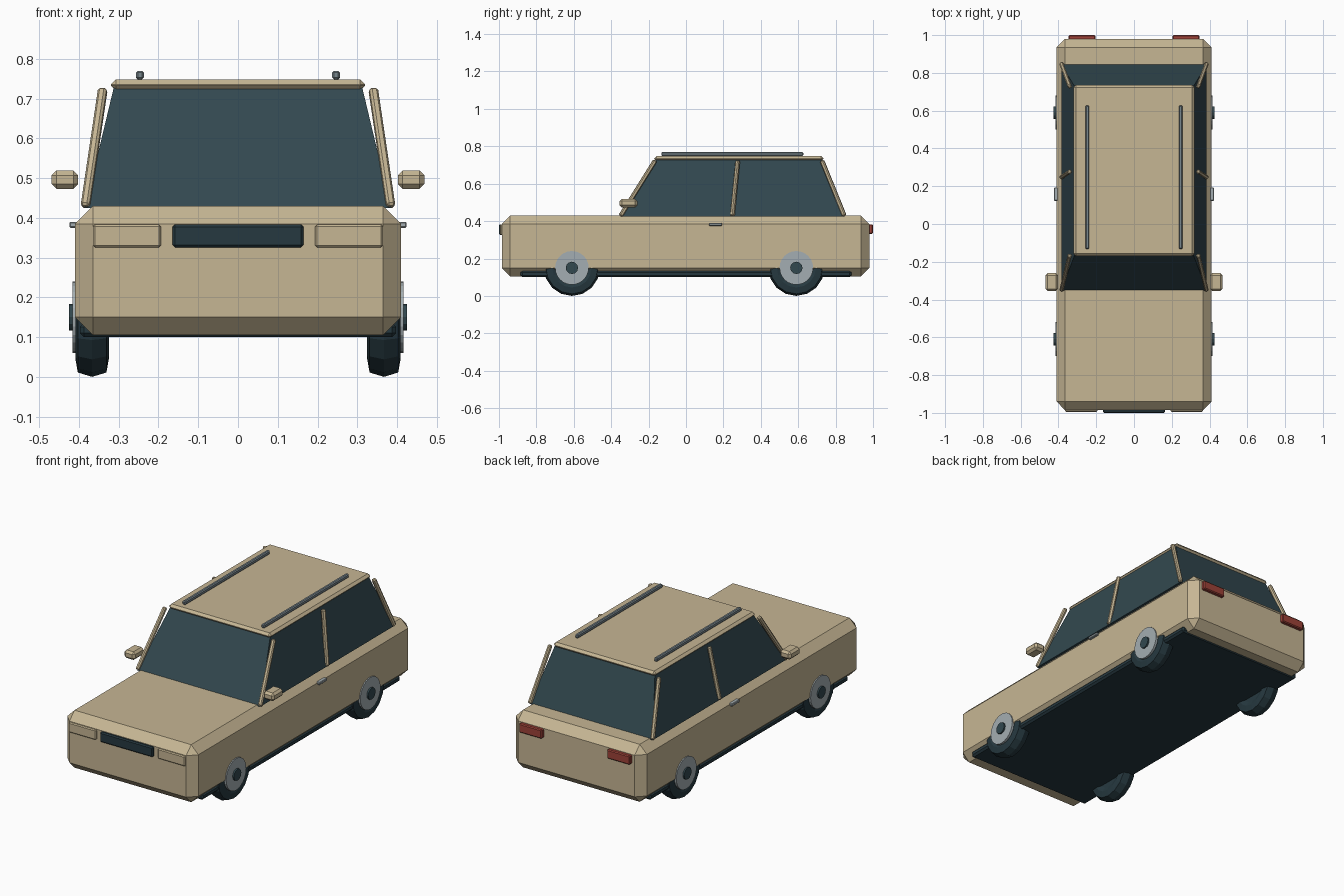
import bpy, bmesh, math
from mathutils import Vector, Matrix

if "Cube" in bpy.data.objects:
    bpy.data.objects.remove(bpy.data.objects["Cube"])


def material(name, r, g, b):
    lin = [((c / 255 + 0.055) / 1.055) ** 2.4 for c in (r, g, b)]
    m = bpy.data.materials.new(name)
    m.diffuse_color = (*lin, 1)
    m.use_nodes = True
    m.node_tree.nodes["Principled BSDF"].inputs["Base Color"].default_value = m.diffuse_color
    return m


TAN = material("tan_paint", 198, 182, 148)
GLASS = material("dark_glass", 50, 72, 79)
RUBBER = material("dark_rubber", 38, 57, 64)
LIGHT = material("light_metal", 164, 174, 178)
RAIL = material("rail_metal", 122, 136, 143)
RED = material("red_lens", 158, 66, 56)


def finish(name, bm, mat):
    bmesh.ops.recalc_face_normals(bm, faces=bm.faces)
    mesh = bpy.data.meshes.new(name)
    bm.to_mesh(mesh)
    bm.free()
    mesh.materials.append(mat)
    ob = bpy.data.objects.new(name, mesh)
    bpy.context.collection.objects.link(ob)
    return ob


def bevel(bm, width):
    if width:
        bmesh.ops.bevel(bm, geom=bm.edges[:], offset=width, segments=1,
                        profile=0.5, affect='EDGES')


def box(name, lo, hi, mat, width=0.0):
    bm = bmesh.new()
    bmesh.ops.create_cube(bm, size=1)
    lo, hi = Vector(lo), Vector(hi)
    for v in bm.verts:
        v.co = Vector([(l + h) / 2 + c * (h - l) for l, h, c in zip(lo, hi, v.co)])
    bevel(bm, width)
    return finish(name, bm, mat)


def side_box(name, lo, hi, mat, width=0.0):
    """Box on the right side plus its copy on the left."""
    box(name + "_right", lo, hi, mat, width)
    box(name + "_left", (-hi[0], lo[1], lo[2]), (-lo[0], hi[1], hi[2]), mat, width)


def beam(name, a, b, size, mat):
    a, b = Vector(a), Vector(b)
    bm = bmesh.new()
    bmesh.ops.create_cube(bm, size=1)
    for v in bm.verts:
        v.co = Vector((v.co.x * size, v.co.y * size, v.co.z * (b - a).length))
    bevel(bm, size * 0.25)
    rot = (b - a).to_track_quat('Z', 'Y').to_matrix().to_4x4()
    bm.transform(Matrix.Translation((a + b) / 2) @ rot)
    return finish(name, bm, mat)


def lathe_x(name, profile, centre, segments, mat):
    """Closed solid turned around the x axis; profile holds (x, radius)."""
    bm = bmesh.new()
    rings = []
    for x, r in profile:
        rings.append([bm.verts.new((centre[0] + x,
                                    centre[1] + r * math.sin(2 * math.pi * i / segments),
                                    centre[2] - r * math.cos(2 * math.pi * i / segments)))
                      for i in range(segments)])
    for p, q in zip(rings, rings[1:]):
        for i in range(segments):
            j = (i + 1) % segments
            bm.faces.new((p[i], p[j], q[j], q[i]))
    bm.faces.new(rings[0])
    bm.faces.new(rings[-1])
    return finish(name, bm, mat)


# Lower body and underside
box("body", (-0.41, -0.985, 0.105), (0.41, 0.98, 0.43), TAN, 0.045)
box("underbody", (-0.398, -0.885, 0.1), (0.398, 0.885, 0.136), RUBBER, 0.01)

# Tapered glass cabin
bm = bmesh.new()
bottom = [bm.verts.new(c) for c in ((-0.385, -0.352, 0.425), (0.385, -0.352, 0.425),
                                    (0.385, 0.847, 0.425), (-0.385, 0.847, 0.425))]
top = [bm.verts.new(c) for c in ((-0.312, -0.158, 0.73), (0.312, -0.158, 0.73),
                                 (0.312, 0.724, 0.73), (-0.312, 0.724, 0.73))]
bm.faces.new(bottom)
bm.faces.new(top)
for i in range(4):
    j = (i + 1) % 4
    bm.faces.new((bottom[i], bottom[j], top[j], top[i]))
finish("cabin_glass", bm, GLASS)

# Roof
box("roof", (-0.32, -0.17, 0.72), (0.32, 0.736, 0.748), TAN, 0.013)

# Pillars, mirrored left and right
for side, s in (("right", 1), ("left", -1)):
    for part, y0, y1 in (("front", -0.35, -0.165), ("middle", 0.248, 0.277),
                         ("rear", 0.847, 0.727)):
        beam(f"{part}_pillar_{side}", (s * 0.384, y0, 0.428), (s * 0.34, y1, 0.724),
             0.022, TAN)

# Roof rails, mirrors and door handles
side_box("roof_rail", (0.237, -0.132, 0.748), (0.257, 0.627, 0.77), RAIL, 0.005)
side_box("mirror", (0.402, -0.355, 0.473), (0.469, -0.26, 0.519), TAN, 0.012)
side_box("door_handle", (0.4, 0.123, 0.375), (0.424, 0.193, 0.39), LIGHT, 0.003)

# Grille and lamps
box("grille", (-0.165, -1.0, 0.326), (0.165, -0.97, 0.383), RUBBER, 0.006)
side_box("headlight", (0.194, -0.995, 0.326), (0.365, -0.965, 0.383), TAN, 0.005)
side_box("tail_light", (0.204, 0.965, 0.332), (0.347, 1.0, 0.383), RED, 0.005)

# Wheels: tyre, hubcap and centre cap
TYRE = [(-0.032, 0.08), (-0.042, 0.105), (-0.036, 0.139), (0, 0.15),
        (0.036, 0.139), (0.042, 0.105), (0.032, 0.08)]
for side, s in (("right", 1), ("left", -1)):
    for end, y in (("front", -0.61), ("rear", 0.59)):
        tag = f"{end}_{side}"
        lathe_x("tyre_" + tag, TYRE, (s * 0.367, y, 0.15), 16, RUBBER)
        lathe_x("hubcap_" + tag, [(0, 0.09), (s * 0.02, 0.09)],
                (s * 0.396, y, 0.15), 24, LIGHT)
        lathe_x("centre_cap_" + tag, [(0, 0.033), (s * 0.014, 0.033)],
                (s * 0.411, y, 0.15), 12, GLASS)
